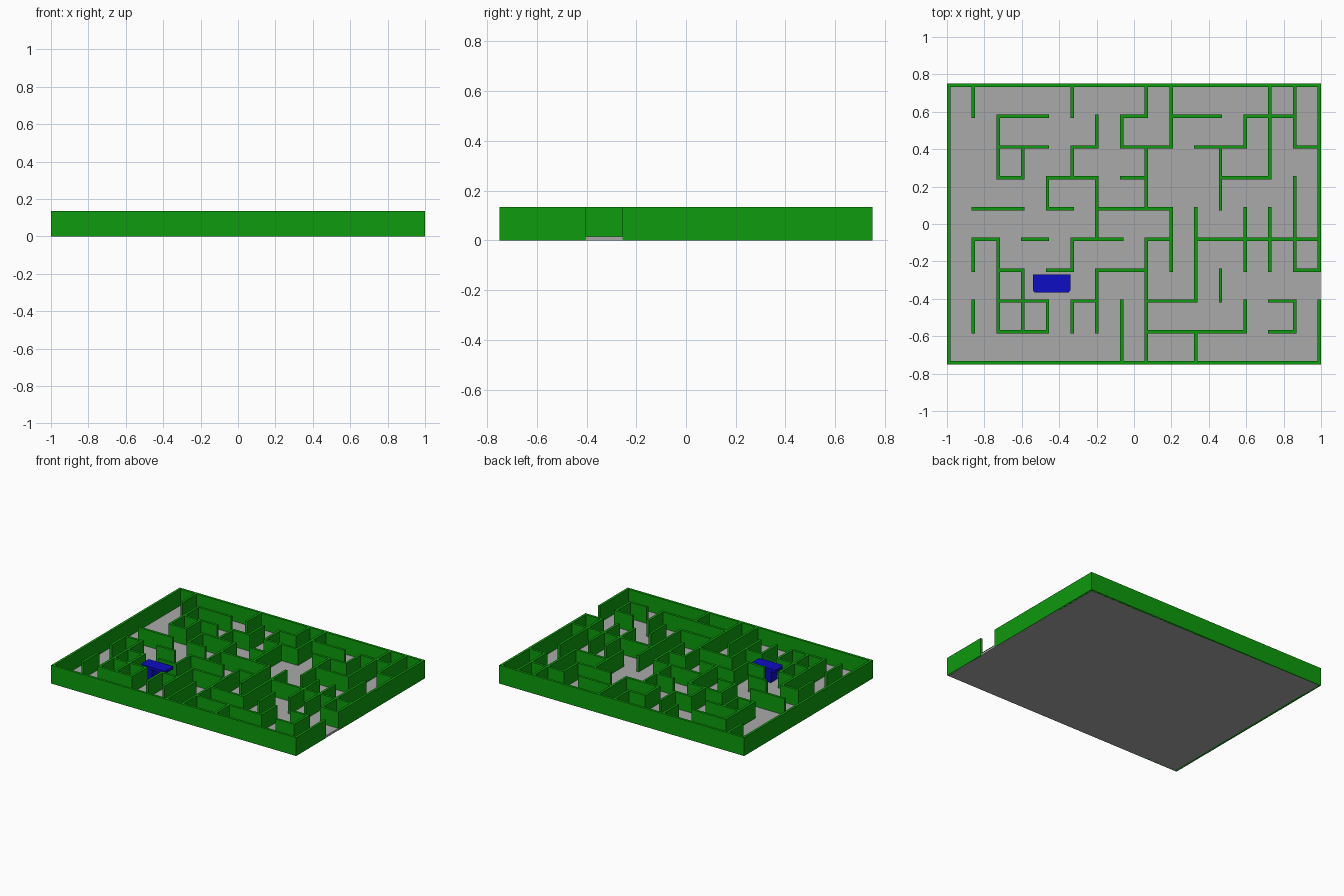
import bpy, bmesh
from mathutils import Matrix, Vector

cube = bpy.data.objects.get("Cube")
if cube:
    bpy.data.objects.remove(cube, do_unlink=True)


def material(name, rgb):
    m = bpy.data.materials.new(name)
    m.use_nodes = True
    m.diffuse_color = (*rgb, 1)
    m.node_tree.nodes["Principled BSDF"].inputs["Base Color"].default_value = (*rgb, 1)
    return m


green = material("hedge green", (0.004, 0.325, 0.004))
grey = material("floor grey", (0.40, 0.40, 0.40))
blue = material("marker blue", (0.004, 0.004, 0.55))


def add_box(bm, lo, hi):
    lo, hi = Vector(lo), Vector(hi)
    mat = Matrix.Translation((lo + hi) / 2) @ Matrix.Diagonal((*(hi - lo), 1))
    bmesh.ops.create_cube(bm, size=1, matrix=mat)


def finish(name, bm, mat):
    me = bpy.data.meshes.new(name)
    bmesh.ops.recalc_face_normals(bm, faces=bm.faces)
    bm.to_mesh(me)
    bm.free()
    me.materials.append(mat)
    ob = bpy.data.objects.new(name, me)
    bpy.context.collection.objects.link(ob)
    return ob


# Maze grid: 15 columns by 9 rows, row 0 at the back
HALF, HEIGHT, FLOOR = 0.009, 0.135, 0.015
X0, Y0 = -1 + HALF, 0.75 - HALF
DX, DY = -2 * X0 / 15, 2 * Y0 / 9


def gx(i):
    return X0 + DX * i


def gy(j):
    return Y0 - DY * j


def add_wall(bm, i0, j0, i1, j1, z0):
    add_box(bm, (gx(i0) - HALF, gy(j1) - HALF, z0), (gx(i1) + HALF, gy(j0) + HALF, HEIGHT))


# Outer walls with the exit gap on the +x side
bm = bmesh.new()
for run in ((0, 0, 15, 0), (0, 9, 15, 9), (0, 0, 0, 9), (15, 0, 15, 6), (15, 7, 15, 9)):
    add_wall(bm, *run, 0)
finish("outer_walls", bm, green)

# Inner walls: grid line -> "start-end" runs along it
columns = {1: "0-1 5-6 7-8", 2: "1-3 5-8", 3: "2-3 6-8", 4: "3-4 7-8",
           5: "0-1 2-3 5-6 7-8", 6: "1-2 3-5 6-8", 7: "1-2 7-9",
           8: "0-1 2-4 5-9", 9: "0-2 4-6", 10: "4-7 8-9", 11: "2-4 6-7",
           12: "1-2 4-6 7-8", 13: "0-3 4-6", 14: "0-2 3-6 7-8"}
rows = {1: "2-4 7-8 9-11 12-14", 2: "2-4 5-6 7-9 10-12 14-15",
        3: "2-3 4-6 7-8 11-13", 4: "1-3 4-5 6-9", 5: "1-2 3-4 5-7 8-9 10-15",
        6: "2-3 4-5 6-8 14-15", 7: "2-4 5-6 8-10 13-14", 8: "2-4 8-12 13-14"}


def runs(text):
    return [tuple(map(int, part.split("-"))) for part in text.split()]


bm = bmesh.new()
for i, text in columns.items():
    for a, b in runs(text):
        add_wall(bm, i, a, i, b, 0.002)
for j, text in rows.items():
    for a, b in runs(text):
        add_wall(bm, a, j, b, j, 0.002)
finish("inner_walls", bm, green)

# Floor slab
bm = bmesh.new()
add_box(bm, (-0.998, -0.748, 0), (0.998, 0.748, FLOOR))
finish("floor", bm, grey)

# Marker: flat top with two clipped front corners, on an off-centre post
bm = bmesh.new()
outline = [(-0.54, -0.27), (-0.54, -0.355), (-0.53, -0.367),
           (-0.35, -0.367), (-0.34, -0.355), (-0.34, -0.27)]
face = bm.faces.new([bm.verts.new((x, y, 0.1)) for x, y in outline])
top = bmesh.ops.extrude_face_region(bm, geom=[face])["geom"]
bmesh.ops.translate(bm, vec=(0, 0, 0.02),
                    verts=[g for g in top if isinstance(g, bmesh.types.BMVert)])
finish("marker_top", bm, blue)

bm = bmesh.new()
add_box(bm, (-0.50, -0.355, FLOOR - 0.003), (-0.455, -0.275, 0.102))
finish("marker_post", bm, blue)
